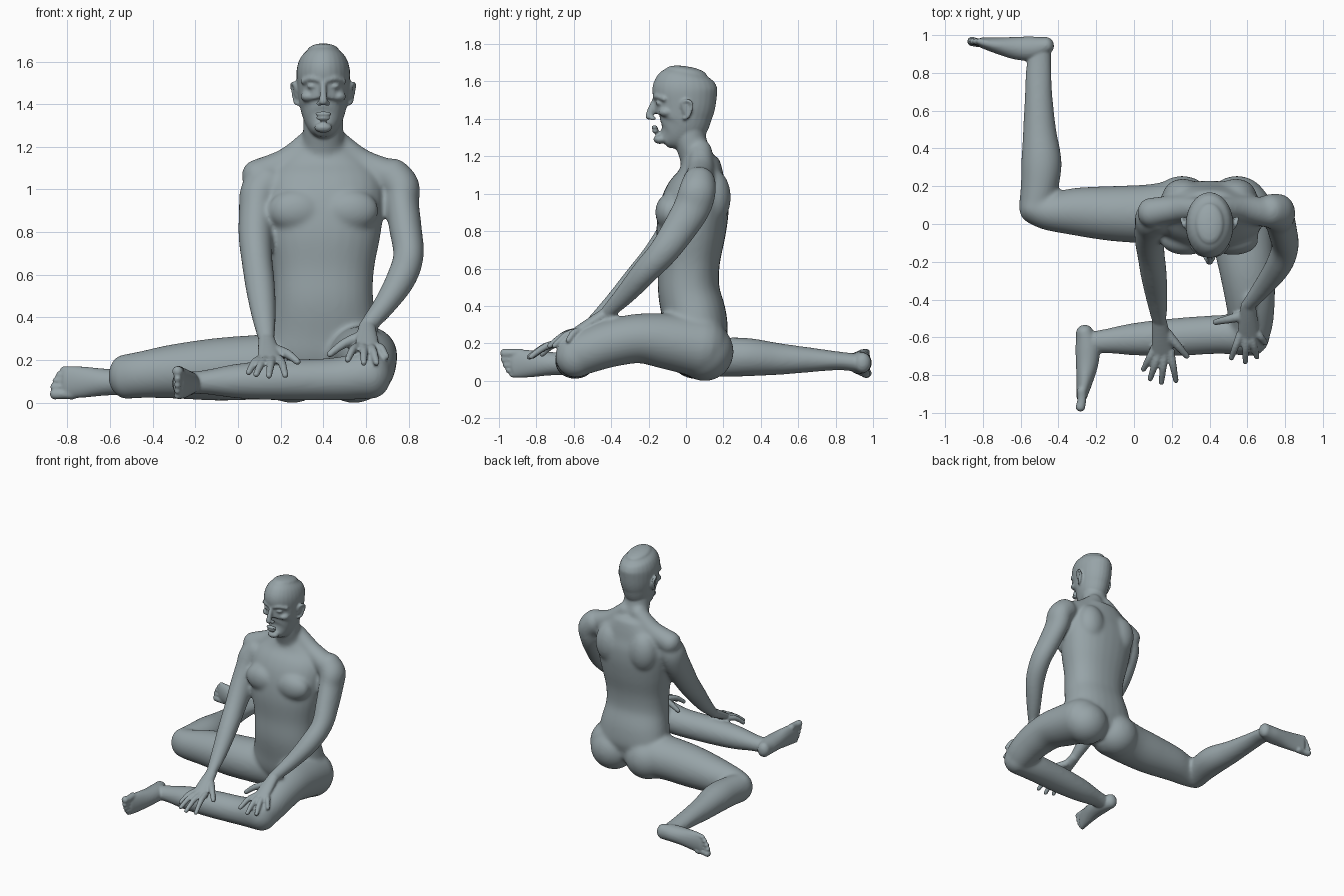
import bpy, bmesh, math
from mathutils import Vector, Matrix

cube = bpy.data.objects.get("Cube")
if cube:
    bpy.data.objects.remove(cube)

skin = bpy.data.materials.new("grey_skin")
skin.use_nodes = True
SKIN = (0.31, 0.37, 0.39, 1)
skin.diffuse_color = SKIN
skin.node_tree.nodes["Principled BSDF"].inputs["Base Color"].default_value = SKIN
MID = 0.4  # the torso's centre line


def finish(name, mesh):
    ob = bpy.data.objects.new(name, mesh)
    bpy.context.collection.objects.link(ob)
    return ob


def ball(name, centre, radii, tilt=0):
    bm = bmesh.new()
    m = Matrix.Translation(centre) @ Matrix.Rotation(tilt, 4, 'Y') @ Matrix.Diagonal((*radii, 1))
    bmesh.ops.create_uvsphere(bm, u_segments=32, v_segments=20, radius=1, matrix=m)
    mesh = bpy.data.meshes.new(name)
    bm.to_mesh(mesh)
    bm.free()
    return finish(name, mesh)


def spline(p, steps=5):
    """Smooth the stations with a Catmull-Rom curve."""
    out = []
    for i in range(len(p) - 1):
        a, b, c, d = p[max(i - 1, 0)], p[i], p[i + 1], p[min(i + 2, len(p) - 1)]
        for s in range(steps):
            t = s / steps
            out.append([0.5 * (2 * v + (w - u) * t + (2 * u - 5 * v + 4 * w - x) * t * t
                        + (3 * v - u - 3 * w + x) * t ** 3) for u, v, w, x in zip(a, b, c, d)])
    return out + [list(p[-1])]


def loft(name, stations, ref=(0, 0, 1), power=2.0, cap=0.9, sides=28):
    """Tube through stations (x, y, z, side radius, radius along ref), with round ends."""
    rows = spline([s if len(s) == 5 else (*s, s[3]) for s in stations])
    pts = [Vector(r[:3]) for r in rows]
    rings = []
    for i, r in enumerate(rows):
        t = (pts[min(i + 1, len(pts) - 1)] - pts[max(i - 1, 0)]).normalized()
        rings.append((pts[i], t, r[3], r[4]))

    def dome(ring, sign):
        c, t, a, b = ring
        for k in (0.3, 0.6, 0.85, 0.97):
            s = math.sqrt(1 - k * k)
            yield (c + t * sign * k * cap * min(a, b), t, a * s, b * s)
    rings = list(dome(rings[0], -1))[::-1] + rings + list(dome(rings[-1], 1))
    bm = bmesh.new()
    loops = []
    for c, t, a, b in rings:
        up = Vector(ref)
        up = (up - t * up.dot(t)).normalized()
        side = t.cross(up)
        loop = []
        for k in range(sides):
            u, v = math.cos(k * math.tau / sides), math.sin(k * math.tau / sides)
            u, v = (math.copysign(abs(w) ** (2 / power), w) for w in (u, v))
            loop.append(bm.verts.new(c + side * a * u + up * b * v))
        loops.append(loop)
    for l, m in zip(loops, loops[1:]):
        for k in range(sides):
            n = (k + 1) % sides
            bm.faces.new((l[k], l[n], m[n], m[k]))
    bm.faces.new(loops[0][::-1])
    bm.faces.new(loops[-1])
    bmesh.ops.recalc_face_normals(bm, faces=bm.faces)
    mesh = bpy.data.meshes.new(name)
    bm.to_mesh(mesh)
    bm.free()
    return finish(name, mesh)


def fuse(name, parts, voxel, iterations):
    """Merge overlapping parts into one smooth skin."""
    bm = bmesh.new()
    for p in parts:
        bm.from_mesh(p.data)
        bpy.data.objects.remove(p)
    mesh = bpy.data.meshes.new(name)
    bm.to_mesh(mesh)
    bm.free()
    ob = finish(name, mesh)
    mod = ob.modifiers.new("merge", 'REMESH')
    mod.mode, mod.voxel_size = 'VOXEL', voxel
    mod = ob.modifiers.new("soften", 'SMOOTH')
    mod.factor, mod.iterations = 0.5, iterations
    deps = bpy.context.evaluated_depsgraph_get()
    solid = bpy.data.meshes.new_from_object(ob.evaluated_get(deps))
    ob.modifiers.clear()
    ob.data = solid
    return ob


# Torso, from seat to neck base
core = [loft("torso", [
    (MID, .08, .14, .24, .13), (MID, .06, .22, .28, .165), (MID, .045, .34, .26, .172),
    (MID, .015, .48, .235, .165), (MID, .015, .62, .238, .165), (MID, .025, .78, .268, .185),
    (MID, .045, .92, .285, .185), (MID, .065, 1.02, .28, .165), (MID, .08, 1.1, .24, .125),
    (MID, .085, 1.17, .16, .1)], ref=(0, 1, 0), power=2.25, cap=.5)]
core.append(loft("neck", [(MID, .09, 1.08, .13, .1), (MID, .05, 1.2, .1, .085),
                          (MID, .02, 1.3, .095, .088), (MID, .015, 1.4, .095, .09)], ref=(0, 1, 0)))
for s in (-1, 1):
    core += [ball("chest_muscle", (MID + s * .125, -.085, .9), (.135, .08, .1)),
             ball("shoulder_blade", (MID + s * .14, .145, .98), (.11, .095, .15)),
             ball("buttock", (MID + s * .145, .1, .155), (.165, .155, .158)),
             loft("neck_muscle", [(MID + s * .05, .08, 1.23, .06), (MID + s * .17, .08, 1.125, .07),
                                  (MID + s * .31, .06, 1.06, .08)])]

# Arms, reaching forward and down
core.append(loft("left_arm", [
    (.72, .07, 1.06, .09), (.765, .06, 1.01, .088, .1), (.77, .035, .93, .08, .1),
    (.785, -.03, .82, .077, .092), (.80, -.12, .69, .072, .08), (.765, -.22, .58, .07, .07),
    (.69, -.325, .46, .055, .056), (.605, -.43, .355, .041, .036)], ref=(0, 1, 0)))
core.append(loft("right_arm", [
    (.14, .04, 1.03, .09), (.1, .03, .98, .092, .1), (.087, 0, .9, .083, .1),
    (.082, -.07, .78, .08, .092), (.09, -.16, .66, .073, .08), (.105, -.27, .54, .07, .068),
    (.12, -.39, .41, .058, .054), (.135, -.52, .29, .04, .034)], ref=(0, 1, 0)))

# Legs, one folded in front and one folded behind
core.append(loft("left_thigh", [
    (.56, .08, .18, .17, .165), (.58, -.1, .21, .16, .15), (.6, -.25, .225, .147, .133),
    (.615, -.4, .2, .132, .128), (.62, -.52, .16, .117, .12), (.615, -.6, .13, .1, .115)]))
core.append(loft("left_shin", [
    (.62, -.59, .13, .11, .115), (.45, -.585, .11, .103, .1), (.2, -.6, .105, .1, .095),
    (0, -.61, .1, .086, .082), (-.15, -.62, .095, .065, .058), (-.25, -.63, .09, .058, .052)]))
core.append(loft("right_thigh", [
    (.28, .08, .17, .165, .165), (.1, .055, .165, .157, .153), (-.1, .055, .155, .147, .147),
    (-.3, .065, .145, .128, .128), (-.45, .065, .13, .1, .11), (-.53, .085, .12, .085, .105)]))
core.append(loft("right_shin", [
    (-.52, .09, .12, .09, .105), (-.5, .2, .125, .1, .105), (-.49, .33, .125, .107, .103),
    (-.5, .5, .115, .088, .085), (-.505, .68, .11, .074, .065), (-.505, .82, .105, .068, .05),
    (-.5, .92, .095, .062, .05)]))
parts = [fuse("trunk_and_limbs", core, .011, 14)]


def hand(side, wrist, knuckle, tips, thumb, out):
    """Palm, four fingers and a thumb; out is +1 when the fingers run towards +x."""
    w, k = Vector(wrist), Vector(knuckle)
    m = w.lerp(k, .5)
    res = [loft(side + "_palm", [(*w, .04, .034), (*m, .05, .03), (*k, .058, .024)])]
    for i, tip in enumerate(tips):
        base = k + Vector((out * (i - 1.5) * .029, .015 if i == 3 else 0, 0))
        t = Vector(tip)
        mid = base.lerp(t, .5) + Vector((0, 0, .016))
        res.append(loft(side + "_finger", [(*base, .021), (*mid, .019), (*t, .015)], sides=14))
    t = Vector(thumb)
    base = m - Vector((out * .03, -.02, 0))
    mid = base.lerp(t, .55) + Vector((0, 0, .012))
    res.append(loft(side + "_thumb", [(*base, .028), (*mid, .022), (*t, .016)], sides=14))
    return res


parts += hand("left", (.605, -.43, .355), (.605, -.585, .262),
              [(.515, -.71, .2), (.59, -.73, .185), (.65, -.705, .185), (.695, -.63, .215)],
              (.43, -.52, .225), 1)
parts += hand("right", (.135, -.52, .29), (.15, -.675, .203),
              [(.222, -.83, .127), (.145, -.84, .125), (.085, -.82, .13), (.05, -.77, .14)],
              (.28, -.7, .19), -1)


def foot(side, heel, toes, instep, big):
    """Foot lying on its edge; big is +1 when the big toe is uppermost."""
    h, f, n = Vector(heel), Vector(toes), Vector(instep)

    def at(along, up, z=0):
        return h + f * along + n * up + Vector((0, 0, z))
    res = [loft(side + "_foot", [
        (*at(.04, .05), .055, .046), (*at(.11, .066), .06, .064), (*at(.2, .064), .063, .06),
        (*at(.3, .05), .073, .043), (*at(.38, .035), .076, .028)], ref=instep)]
    # the side radius of the loft runs along z
    for z, tip, r in ((.056, .435, .026), (.022, .44, .018), (-.007, .43, .017),
                      (-.034, .415, .017), (-.058, .395, .017)):
        res.append(loft(side + "_toe", [(*at(.35, .035, z * big), r), (*at(tip - .04, .036, z * big), r * .9),
                                        (*at(tip, .028, z * big), r)], ref=instep, sides=14))
    return res


parts += foot("left", (-.312, -.535, .09), (0, -1, 0), (1, 0, 0), 1)
parts += foot("right", (-.425, .995, .095), (-1, 0, 0), (0, -1, 0), -1)

# Head, stacked from chin to crown
parts.append(loft("head", [
    (MID, -.105, 1.285, .05, .05), (MID, -.065, 1.315, .08, .1), (MID, -.025, 1.37, .105, .14),
    (MID, -.012, 1.43, .117, .155), (MID, -.004, 1.49, .124, .165), (MID, -.006, 1.56, .125, .174),
    (MID, -.003, 1.615, .108, .152), (MID, .002, 1.65, .075, .11)], ref=(0, 1, 0), cap=.4))
parts += [loft("nose", [(MID, -.165, 1.5, .014, .016), (MID, -.185, 1.45, .016, .02),
                        (MID, -.198, 1.412, .021, .02)], ref=(0, 1, 0), sides=16),
          ball("upper_lip", (MID, -.168, 1.354, ), (.042, .018, .011)),
          ball("lower_lip", (MID, -.164, 1.334), (.036, .018, .012)),
          ball("chin", (MID, -.14, 1.29), (.042, .034, .025))]
for s in (-1, 1):
    x = lambda d: MID + s * d
    parts += [loft("brow", [(x(.015), -.165, 1.512, .014), (x(.055), -.154, 1.52, .014),
                            (x(.095), -.115, 1.505, .014)], sides=14),
              ball("eye", (x(.05), -.142, 1.483), (.027, .02, .012)),
              ball("nostril", (x(.019), -.177, 1.402), (.014, .018, .012)),
              ball("cheekbone", (x(.07), -.105, 1.435), (.036, .04, .026)),
              ball("ear_bowl", (x(.124), .005, 1.45), (.014, .026, .045), s * .2),
              loft("ear_rim", [(x(.122), -.022, 1.46, .008), (x(.137), -.01, 1.495, .009),
                               (x(.147), .025, 1.49, .009), (x(.142), .03, 1.455, .009),
                               (x(.13), .008, 1.41, .011), (x(.12), -.01, 1.4, .009)],
                   ref=(1, 0, 0), sides=12)]

# One continuous smooth skin
body = fuse("seated_body", parts, .0075, 4)
body.data.materials.clear()
body.data.materials.append(skin)
bpy.context.view_layer.objects.active = body
body.select_set(True)
bpy.ops.object.shade_smooth()
low = min(v.co.z for v in body.data.vertices)
body.data.transform(Matrix.Translation((0, 0, -low)))
